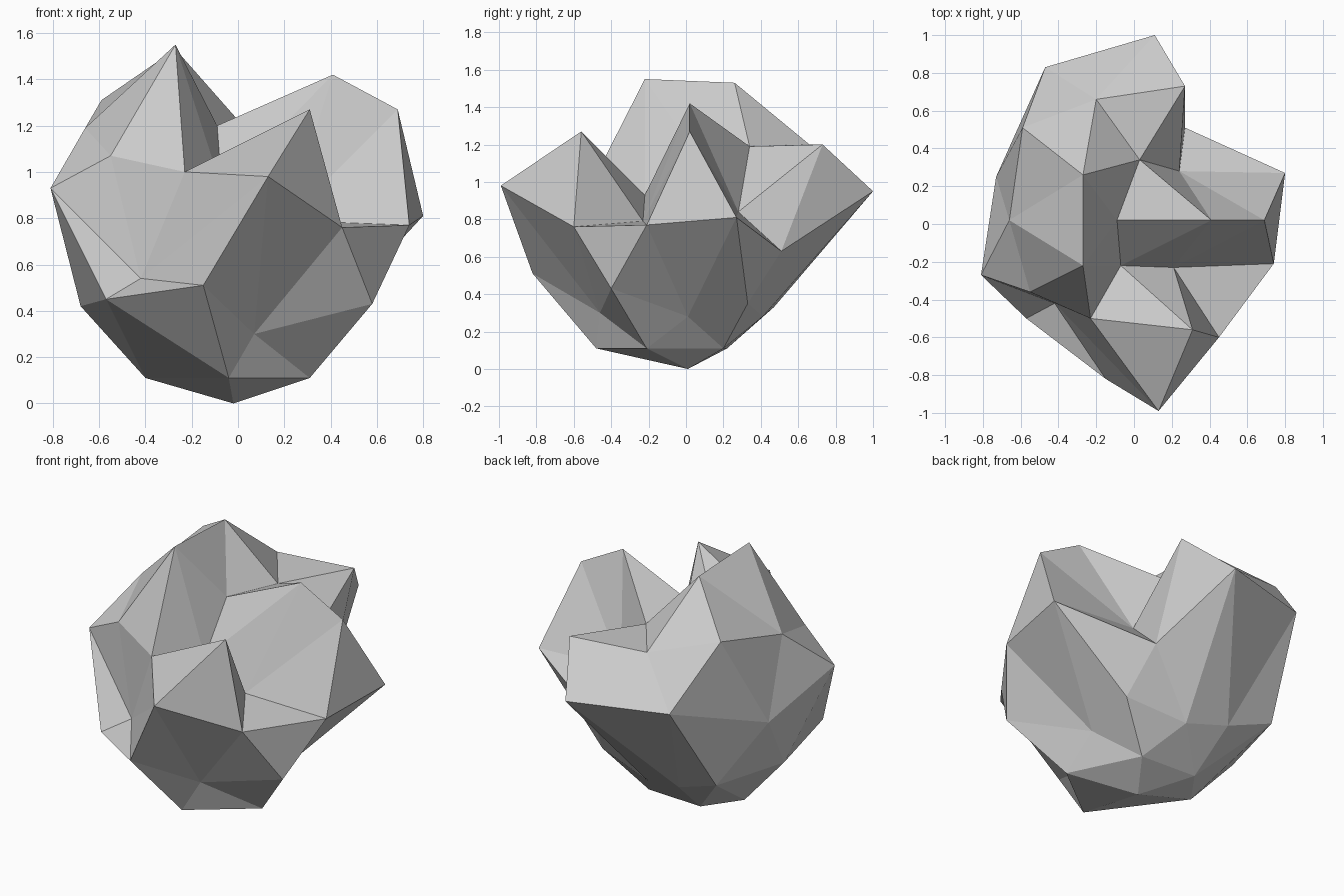
import bpy
import bmesh
import math
from mathutils import Vector

# Remove only the default cube
default_cube = bpy.data.objects.get("Cube")
if default_cube:
    bpy.data.objects.remove(default_cube, do_unlink=True)


def flat_material(name, colour):
    """One plain colour for both the viewport and a render."""
    material = bpy.data.materials.new(name)
    material.use_nodes = True
    material.diffuse_color = colour
    shader = material.node_tree.nodes["Principled BSDF"]
    shader.inputs["Base Color"].default_value = colour
    return material


def ring_order(vertex):
    """Sort sphere points from bottom to top, then anticlockwise from +x."""
    x, y, z = vertex.co
    return round(z, 2), (math.atan2(y, x) + 0.1) % math.tau


# Rock rings from the base to the crown, in hundredths of a unit
base_tip = [(-2, 1, 0)]
base_ring = [(11, 20, 11), (-25, 22, 11), (-40, 1, 11), (-4, -48, 11), (31, -21, 11)]
belly_hollows = [(31, 1, 28), (-3, 41, 28), (-56, 51, 43), (-57, -50, 45), (7, -46, 30)]
belly_corners = [(33, 33, 35), (-28, 47, 33), (-68, 3, 42), (-15, -82, 51), (58, -40, 43)]
waist = [(80, 27, 81), (27, 51, 63), (11, 100, 95), (-47, 83, 96), (-73, 25, 76),
         (-81, -27, 93), (-42, -42, 54), (13, -99, 98), (45, -60, 76), (74, -21, 77)]
shoulder_peaks = [(69, 2, 127), (27, 73, 120), (-59, 51, 131), (-55, -36, 107), (31, -56, 127)]
shoulder_gaps = [(24, 28, 84), (-20, 66, 120), (-66, 2, 119), (-23, -50, 100), (21, -23, 79)]
crown_ring = [(41, 2, 142), (3, 34, 119), (-27, 26, 153), (-27, -22, 155), (-7, -22, 93)]
crown_centre = [(-9, 2, 120)]

rings = (base_tip, base_ring, belly_hollows, belly_corners, waist,
         shoulder_peaks, shoulder_gaps, crown_ring, crown_centre)
rock_points = [Vector(point) / 100 for ring in rings for point in ring]

# Rock body: a low-poly sphere pulled out to the jagged rings
bm = bmesh.new()
bmesh.ops.create_icosphere(bm, subdivisions=2, radius=1)
for vertex, point in zip(sorted(bm.verts, key=ring_order), rock_points):
    vertex.co = point
for face in bm.faces:
    face.smooth = False
bm.normal_update()

mesh = bpy.data.meshes.new("jagged_rock")
bm.to_mesh(mesh)
bm.free()
mesh.materials.append(flat_material("stone_grey", (0.6, 0.6, 0.6, 1)))

rock = bpy.data.objects.new("jagged_rock", mesh)
bpy.context.scene.collection.objects.link(rock)
